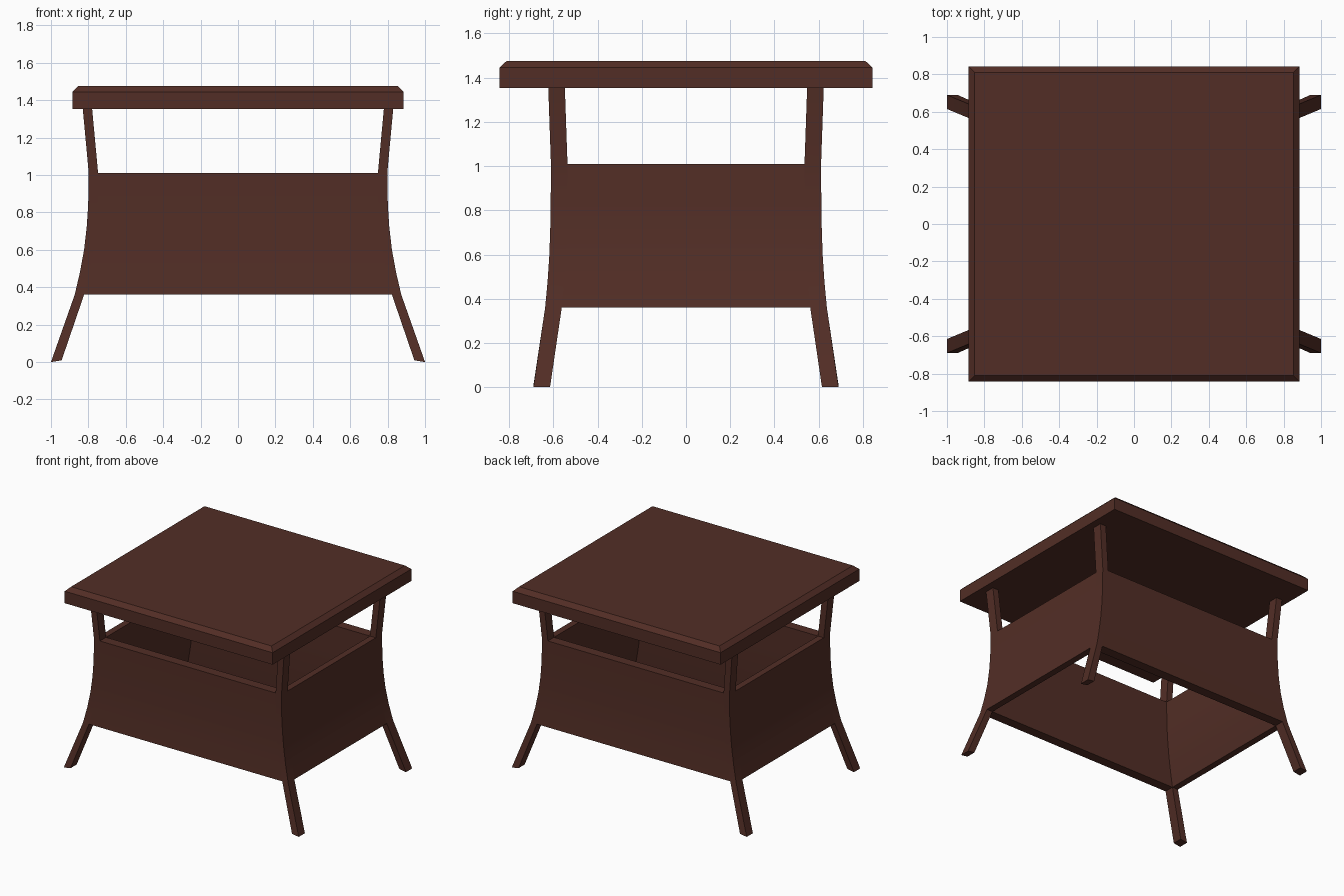
import bpy, bmesh, math

cube = bpy.data.objects.get("Cube")
if cube:
    bpy.data.objects.remove(cube, do_unlink=True)

wood = bpy.data.materials.new("dark_brown_wood")
wood.use_nodes = True
colour = (0.085, 0.027, 0.019, 1)
wood.diffuse_color = colour
wood.node_tree.nodes["Principled BSDF"].inputs["Base Color"].default_value = colour

LEG_X, LEG_Y = 0.05, 0.075   # timber thickness in x and y

# Flared corner curve: height, outer x, outer y
CURVE = [(0, 1.0, 0.69), (0.36, 0.873, 0.637), (0.48, 0.845, 0.626),
         (0.6, 0.823, 0.618), (0.72, 0.809, 0.614), (0.84, 0.801, 0.612),
         (1.01, 0.798, 0.611), (1.355, 0.83, 0.623)]
SKIRT = CURVE[1:-1]


def loft(name, sections):
    """Join rectangles (x0, x1, y0, y1, z) into a closed solid."""
    bm = bmesh.new()
    rings = [[bm.verts.new(p) for p in ((x0, y0, z), (x1, y0, z), (x1, y1, z), (x0, y1, z))]
             for x0, x1, y0, y1, z in sections]
    for low, high in zip(rings, rings[1:]):
        for i in range(4):
            j = (i + 1) % 4
            bm.faces.new((low[i], low[j], high[j], high[i]))
    bm.faces.new(rings[0][::-1])
    bm.faces.new(rings[-1])
    bmesh.ops.recalc_face_normals(bm, faces=bm.faces)
    mesh = bpy.data.meshes.new(name)
    bm.to_mesh(mesh)
    bm.free()
    mesh.materials.append(wood)
    obj = bpy.data.objects.new(name, mesh)
    bpy.context.collection.objects.link(obj)
    bpy.ops.object.select_all(action="DESELECT")
    obj.select_set(True)
    bpy.context.view_layer.objects.active = obj
    bpy.ops.object.shade_smooth_by_angle(angle=math.radians(30))
    return obj


def span(sign, outer, thickness):
    return sorted((sign * outer, sign * (outer - thickness)))


# Tabletop with a chamfered upper edge
loft("tabletop", [(-0.885, 0.885, -0.843, 0.843, 1.353),
                  (-0.885, 0.885, -0.843, 0.843, 1.445),
                  (-0.853, 0.853, -0.811, 0.811, 1.476)])

# Four curved legs
for side, sx in (("left", 1), ("right", -1)):
    for end, sy in (("front", -1), ("back", 1)):
        leg = loft(f"{end}_{side}_leg",
                   [(*span(sx, x, LEG_X if z else 0.057), *span(sy, y, LEG_Y), z)
                    for z, x, y in CURVE])
        # Foot cut square to the splay
        for v in leg.data.vertices:
            if v.co.z == 0 and abs(v.co.x) < 0.97:
                v.co.z = 0.009

# Skirt panels between the legs, open above and below
for name, s in (("front_panel", -1), ("back_panel", 1)):
    loft(name, [(LEG_X - x, x - LEG_X, *span(s, y, LEG_Y), z) for z, x, y in SKIRT])
for name, s in (("left_panel", 1), ("right_panel", -1)):
    loft(name, [(*span(s, x, LEG_X), LEG_Y - y, y - LEG_Y, z) for z, x, y in SKIRT])
